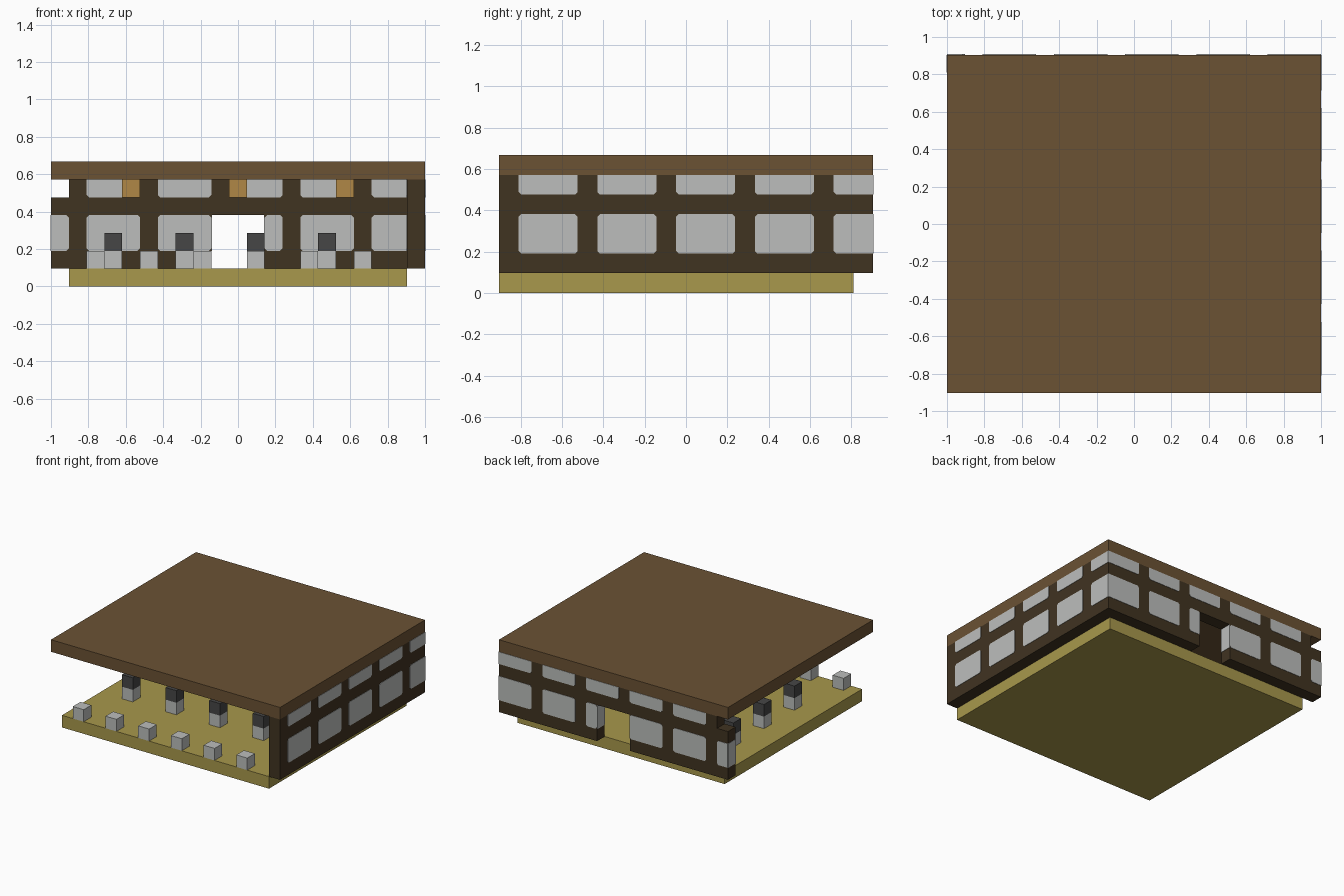
import bpy
import bmesh
from mathutils import Vector

U = 2 / 21          # one block
SKIN = 0.03         # plate thickness, in blocks
CUT = 0.13          # clipped window corner, in blocks

old = bpy.data.objects.get("Cube")
if old:
    bpy.data.objects.remove(old, do_unlink=True)


def material(name, rgb):
    linear = [((c / 255 + 0.055) / 1.055) ** 2.4 for c in rgb] + [1]
    mat = bpy.data.materials.new(name)
    mat.use_nodes = True
    mat.diffuse_color = linear
    bsdf = mat.node_tree.nodes["Principled BSDF"]
    bsdf.inputs["Base Color"].default_value = linear
    bsdf.inputs["Roughness"].default_value = 0.9
    return mat


ROOF = material("roof brown", (107, 82, 52))
TIMBER = material("dark timber", (64, 51, 33))
PALE = material("pale grey", (188, 190, 188))
FLOOR = material("straw floor", (168, 152, 76))
CHARCOAL = material("charcoal", (70, 70, 70))
AMBER = material("amber lamp", (176, 135, 70))


def prism(name, points, axis, start, end, mat):
    """Upright outline of (along, height) points, extruded along axis x or y."""
    bm = bmesh.new()
    place = (lambda a, z, t: (t, a, z)) if axis == "x" else (lambda a, z, t: (a, t, z))
    face = bm.faces.new([bm.verts.new(Vector(place(a, z, start)) * U) for a, z in points])
    shift = Vector(place(0, 0, end - start)) * U
    made = bmesh.ops.extrude_face_region(bm, geom=[face])["geom"]
    verts = [g for g in made if isinstance(g, bmesh.types.BMVert)]
    bmesh.ops.translate(bm, verts=verts, vec=shift)
    bmesh.ops.recalc_face_normals(bm, faces=bm.faces)
    mesh = bpy.data.meshes.new(name)
    bm.to_mesh(mesh)
    bm.free()
    mesh.materials.append(mat)
    obj = bpy.data.objects.new(name, mesh)
    bpy.context.collection.objects.link(obj)
    return obj


def rect(a0, a1, z0, z1):
    return [(a0, z0), (a1, z0), (a1, z1), (a0, z1)]


def block(name, x0, x1, y0, y1, z0, z1, mat):
    return prism(name, rect(x0, x1, z0, z1), "y", y0, y1, mat)


def pane(a0, a1, z0, z1, lo, hi):
    """Window outline with small clipped corners, square where it is cut short."""
    points = []
    for a, z, sa, sz in ((a0, z0, 1, 1), (a1, z0, -1, 1), (a1, z1, -1, -1), (a0, z1, 1, -1)):
        if lo < a < hi and z < 6:
            pair = [(a, z + sz * CUT), (a + sa * CUT, z)]
            points += pair if sa == sz else pair[::-1]
        else:
            points.append((a, z))
    return points


def windows(name, axis, start, end, lo, hi, bottom_lo, door=False):
    """Two rows of panes, three blocks wide and four apart, on one wall face."""
    for z0, z1, low in ((2, 4, bottom_lo), (5, 6, max(lo, -9.5))):
        for i in range(6):
            a0 = max(-12.5 + 4 * i, low)
            a1 = min(-9.5 + 4 * i, hi)
            if door and z0 == 2 and a0 == -0.5:
                a0 = 1.5
            if a1 > a0:
                edge = pane(a0, a1, z0, z1, low, hi)
                prism(name, edge, axis, start, end, PALE)


# Floor and roof slabs
block("floor", -9.5, 9.5, -9.5, 8.5, 0, 1, FLOOR)
block("roof", -10.5, 10.5, -9.5, 9.5, 6, 7, ROOF)

# Back wall with doorway and a notched corner, and the closed side wall
outline = [(-10.5, 1), (-1.5, 1), (-1.5, 4), (1.5, 4), (1.5, 1),
           (10.5, 1), (10.5, 6), (-9.5, 6), (-9.5, 5), (-10.5, 5)]
prism("back_wall", outline, "y", 8.5, 9.5, TIMBER)
prism("side_wall", rect(-9.5, 8.5, 1, 6), "x", 9.5, 10.5, TIMBER)

# Panes on both faces of each wall
windows("back_outer_pane", "y", 9.5, 9.5 + SKIN, -10.5, 10.5, -10.5, True)
windows("back_inner_pane", "y", 8.5 - SKIN, 8.5, -10.5, 9.5, -10.5, True)
windows("side_outer_pane", "x", 10.5, 10.5 + SKIN, -9.5, 9.5, -9.5)
windows("side_inner_pane", "x", 9.5 - SKIN, 9.5, -9.5, 8.5, -9.5)

# Pale strips on the door jambs and the free wall end
for x, side in ((-1.5, 1), (1.5, -1), (-10.5, -1)):
    prism("jamb_pane", rect(8.5, 9.5, 2, 4), "x", x, x + side * SKIN, PALE)

# Front row of low posts
for x in range(-8, 8, 3):
    block("front_post", x - 0.5, x + 0.5, -9.5, -8.5, 1, 2, PALE)

# Grid of pedestals with dark tops
for x in range(-7, 6, 4):
    for y in (-4, 0, 4):
        block("pedestal", x - 0.5, x + 0.5, y - 0.5, y + 0.5, 1, 2, PALE)
        block("pedestal_top", x - 0.5, x + 0.5, y - 0.5, y + 0.5, 2, 3, CHARCOAL)

# Ceiling lamps
for x in (-6, 0, 6):
    for y in (-5, 0, 5):
        block("ceiling_lamp", x - 0.5, x + 0.5, y - 0.5, y + 0.5, 5, 6, AMBER)
